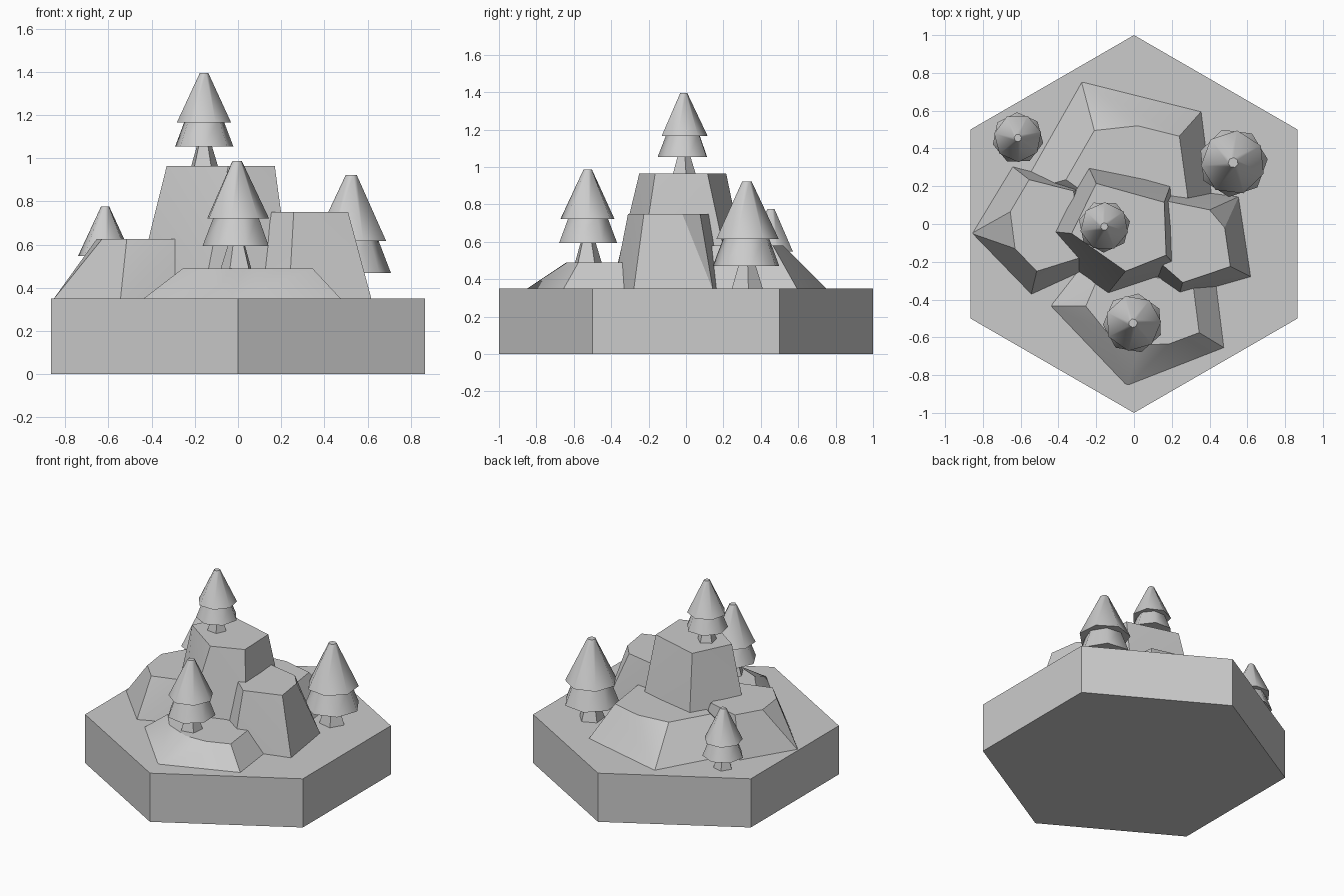
import bpy, bmesh
from math import radians, pi, sin, cos

if "Cube" in bpy.data.objects:
    bpy.data.objects.remove(bpy.data.objects["Cube"])

GROUND = 0.35


def finish(bm, name, angle):
    bmesh.ops.recalc_face_normals(bm, faces=bm.faces)
    mesh = bpy.data.meshes.new(name)
    bm.to_mesh(mesh)
    bm.free()
    obj = bpy.data.objects.new(name, mesh)
    bpy.context.collection.objects.link(obj)
    if angle:
        bpy.ops.object.select_all(action='DESELECT')
        obj.select_set(True)
        bpy.context.view_layer.objects.active = obj
        bpy.ops.object.shade_smooth_by_angle(angle=radians(angle))
    return obj


def frustum(bm, x, y, z0, z1, r0, r1, sides, turn):
    # Tapered prism with closed ends
    rings = []
    for z, r in ((z0, r0), (z1, r1)):
        rings.append([bm.verts.new((x + r * cos(turn + 2 * pi * i / sides),
                                    y + r * sin(turn + 2 * pi * i / sides), z))
                      for i in range(sides)])
    a, b = rings
    bm.faces.new(a[::-1])
    bm.faces.new(b)
    for i in range(sides):
        j = (i + 1) % sides
        bm.faces.new((a[i], a[j], b[j], b[i]))


def rock(name, top_z, bottom, top):
    # Irregular flat-topped boulder wrapped around two outlines
    bm = bmesh.new()
    for pts, z in ((bottom, GROUND - 0.01), (top, top_z)):
        for x, y in pts:
            bm.verts.new((x, y, z))
    res = bmesh.ops.convex_hull(bm, input=bm.verts)
    loose = [v for v in bm.verts if not v.link_faces]
    bmesh.ops.delete(bm, geom=loose, context='VERTS')
    bmesh.ops.dissolve_limit(bm, angle_limit=radians(2), verts=bm.verts, edges=bm.edges)
    finish(bm, name, 30)


def tree(name, x, y, z, s, turn):
    bm = bmesh.new()
    frustum(bm, x, y, z - 0.01, z + 0.13 * s, 0.068 * s, 0.025 * s, 5, turn)
    finish(bm, name + "_trunk", 0)
    bm = bmesh.new()
    frustum(bm, x, y, z + 0.09 * s, z + 0.215 * s, 0.138 * s, 0.09 * s, 7, turn)
    frustum(bm, x, y, z + 0.20 * s, z + 0.43 * s, 0.129 * s, 0.02 * s, 7, turn + 0.45)
    finish(bm, name + "_foliage", 55)


# Hexagonal ground tile
bm = bmesh.new()
frustum(bm, 0, 0, 0, GROUND, 1, 1, 6, pi / 2)
finish(bm, "ground_tile", 0)

# Boulders
rock("back_rock", 0.58,
     [(-0.28, 0.76), (0.36, 0.60), (0.42, 0.12), (-0.2, 0.0), (-0.62, 0.16)],
     [(-0.21, 0.495), (0.02, 0.52), (0.24, 0.465), (0.285, 0.14), (-0.1, 0.05), (-0.36, 0.235)])
rock("left_rock", 0.625,
     [(-0.645, 0.305), (-0.86, -0.05), (-0.545, -0.375), (-0.25, -0.24), (-0.2, 0.19)],
     [(-0.555, 0.235), (-0.655, 0.065), (-0.63, -0.13), (-0.515, -0.25), (-0.29, -0.18), (-0.32, 0.175)])
rock("centre_rock", 0.965,
     [(-0.26, 0.345), (0.21, 0.25), (0.255, -0.26), (-0.165, -0.40), (-0.485, -0.035)],
     [(-0.20, 0.215), (0.16, 0.115), (0.17, -0.165), (-0.045, -0.25), (-0.33, -0.05)])
rock("right_rock", 0.75,
     [(0.555, 0.145), (0.62, -0.28), (0.235, -0.39), (0.09, -0.29), (0.14, 0.20)],
     [(0.18, 0.12), (0.40, 0.075), (0.48, -0.02), (0.51, -0.225), (0.258, -0.31), (0.155, -0.22)])
rock("front_rock", 0.49,
     [(-0.45, -0.435), (-0.04, -0.865), (0.485, -0.66), (0.44, -0.30), (-0.25, -0.18)],
     [(-0.255, -0.435), (-0.15, -0.565), (0.03, -0.64), (0.185, -0.635), (0.345, -0.575),
      (0.31, -0.30), (-0.18, -0.26)])

# Fir trees
tree("summit_tree", -0.157, -0.013, 0.965, 1.0, 0.2)
tree("front_tree", -0.005, -0.525, 0.49, 1.155, 0.5)
tree("right_tree", 0.525, 0.325, GROUND, 1.33, 0.1)
tree("left_tree", -0.615, 0.455, GROUND, 0.99, 0.7)
